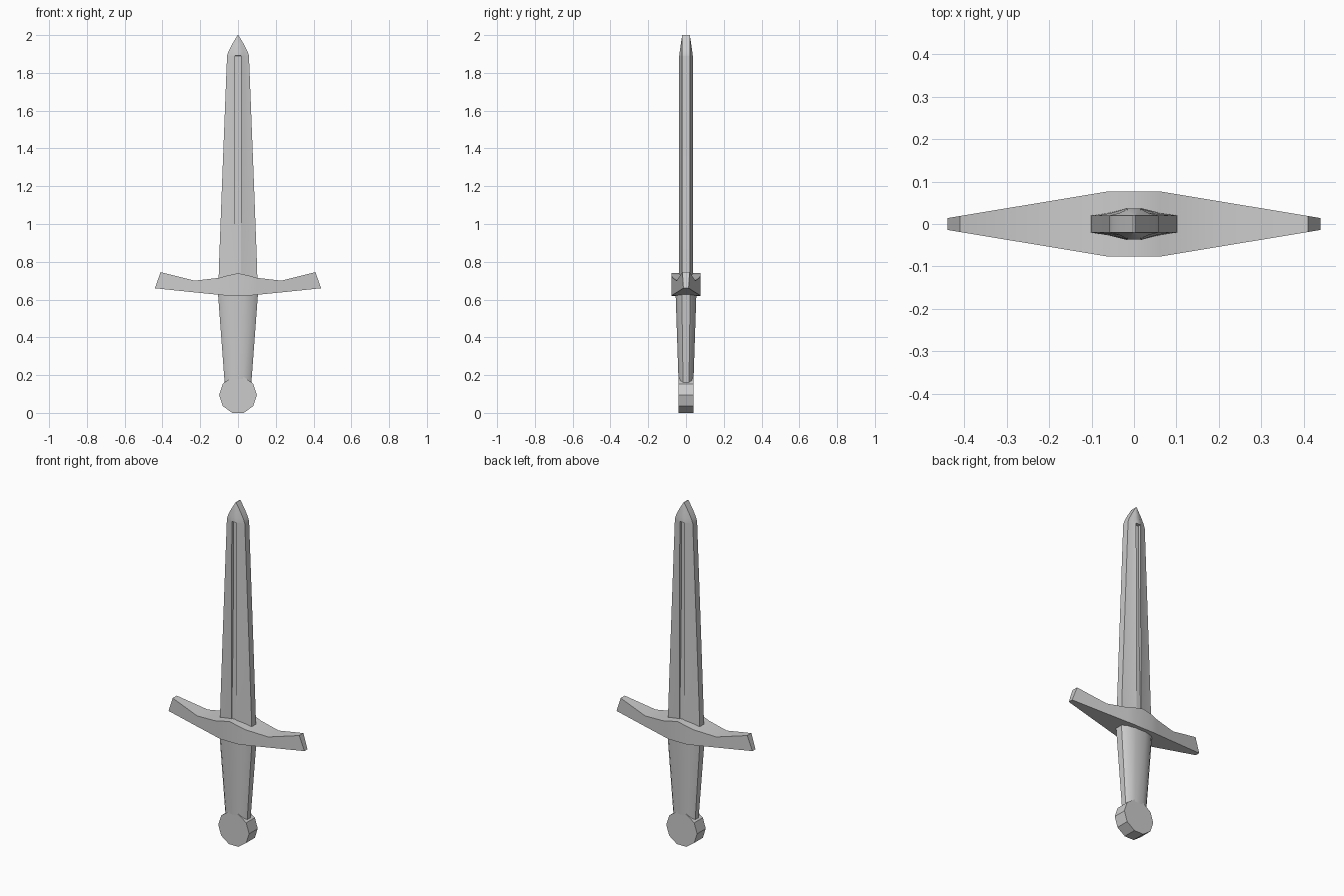
import bpy, bmesh, math

cube = bpy.data.objects.get("Cube")
if cube:
    bpy.data.objects.remove(cube)

steel = bpy.data.materials.new("grey_steel")
steel.use_nodes = True
GREY = (0.6, 0.6, 0.6, 1)
steel.diffuse_color = GREY
steel.node_tree.nodes["Principled BSDF"].inputs["Base Color"].default_value = GREY


def loft(name, rings):
    """Skin a list of equal-length point rings and cap both ends."""
    bm = bmesh.new()
    rows = [[bm.verts.new(p) for p in ring] for ring in rings]
    n = len(rows[0])
    for a, b in zip(rows, rows[1:]):
        for i in range(n):
            j = (i + 1) % n
            bm.faces.new((a[i], a[j], b[j], b[i]))
    bm.faces.new(rows[0][::-1])
    bm.faces.new(rows[-1])
    bmesh.ops.remove_doubles(bm, verts=bm.verts, dist=0.0001)
    bmesh.ops.recalc_face_normals(bm, faces=bm.faces)
    mesh = bpy.data.meshes.new(name)
    bm.to_mesh(mesh)
    bm.free()
    mesh.materials.append(steel)
    obj = bpy.data.objects.new(name, mesh)
    bpy.context.collection.objects.link(obj)
    bpy.ops.object.select_all(action="DESELECT")
    obj.select_set(True)
    bpy.context.view_layer.objects.active = obj
    bpy.ops.object.shade_smooth_by_angle(angle=math.radians(30))
    return obj


def symmetric(quarter, z):
    """Mirror a quarter outline, listed from side to middle, into a ring."""
    back = quarter + [(-x, y) for x, y in reversed(quarter)]
    front = [(x, -y) for x, y in reversed(back)]
    return [(x, y, z) for x, y in back + front]


# Blade: flat edges, swollen middle, narrow groove on both faces
def blade_ring(z, width, thick, depth):
    g = min(0.015, width * 0.3)
    shoulder = 0.02 + (thick - 0.02) * 0.4
    return symmetric([(width, 0.02), (width * 0.57, shoulder),
                      (g, thick), (g, thick - depth)], z)


loft("blade", [blade_ring(*s) for s in (
    (0.66, 0.104, 0.038, 0), (0.80, 0.1, 0.038, 0.003),
    (1.2, 0.085, 0.038, 0.014), (1.89, 0.058, 0.036, 0.018),
    (1.891, 0.058, 0.036, 0), (1.915, 0.05, 0.033, 0),
    (1.95, 0.032, 0.028, 0), (2.0, 0.002, 0.0201, 0))])


# Grip: tapered, with rounded faces
def grip_ring(z, w, t):
    return symmetric([(w, t * 0.4), (w * 0.8, t * 0.75), (w * 0.35, t)], z)


loft("grip", [grip_ring(0.15, 0.07, 0.039), grip_ring(0.66, 0.108, 0.056)])

# Crossguard: tapered to both ends, with upswept tips and a central peak
# half stations: top x, top z, bottom x, bottom z
half = [(0.06, 0.726, 0.06, 0.621), (0.1, 0.715, 0.1, 0.625),
        (0.23, 0.70, 0.23, 0.638), (0.41, 0.745, 0.44, 0.66)]
stations = [(-a, b, -c, d) for a, b, c, d in reversed(half)]
stations += [(0, 0.74, 0, 0.62)] + half


def depth_at(x):
    return 0.077 - max(0, abs(x) - 0.06) * 0.166


loft("crossguard", [[(tx, -depth_at(tx), tz), (tx, depth_at(tx), tz),
                     (bx, depth_at(bx), bz), (bx, -depth_at(bx), bz)]
                    for tx, tz, bx, bz in stations])

# Pommel: ten-sided disc facing front and back
SIDES = 10
angles = [math.tau * (i + 0.5) / SIDES - math.pi / 2 for i in range(SIDES)]
loft("pommel", [[(0.1 * math.cos(a), y, 0.0951 + 0.1 * math.sin(a))
                 for a in angles] for y in (-0.04, 0.04)])
